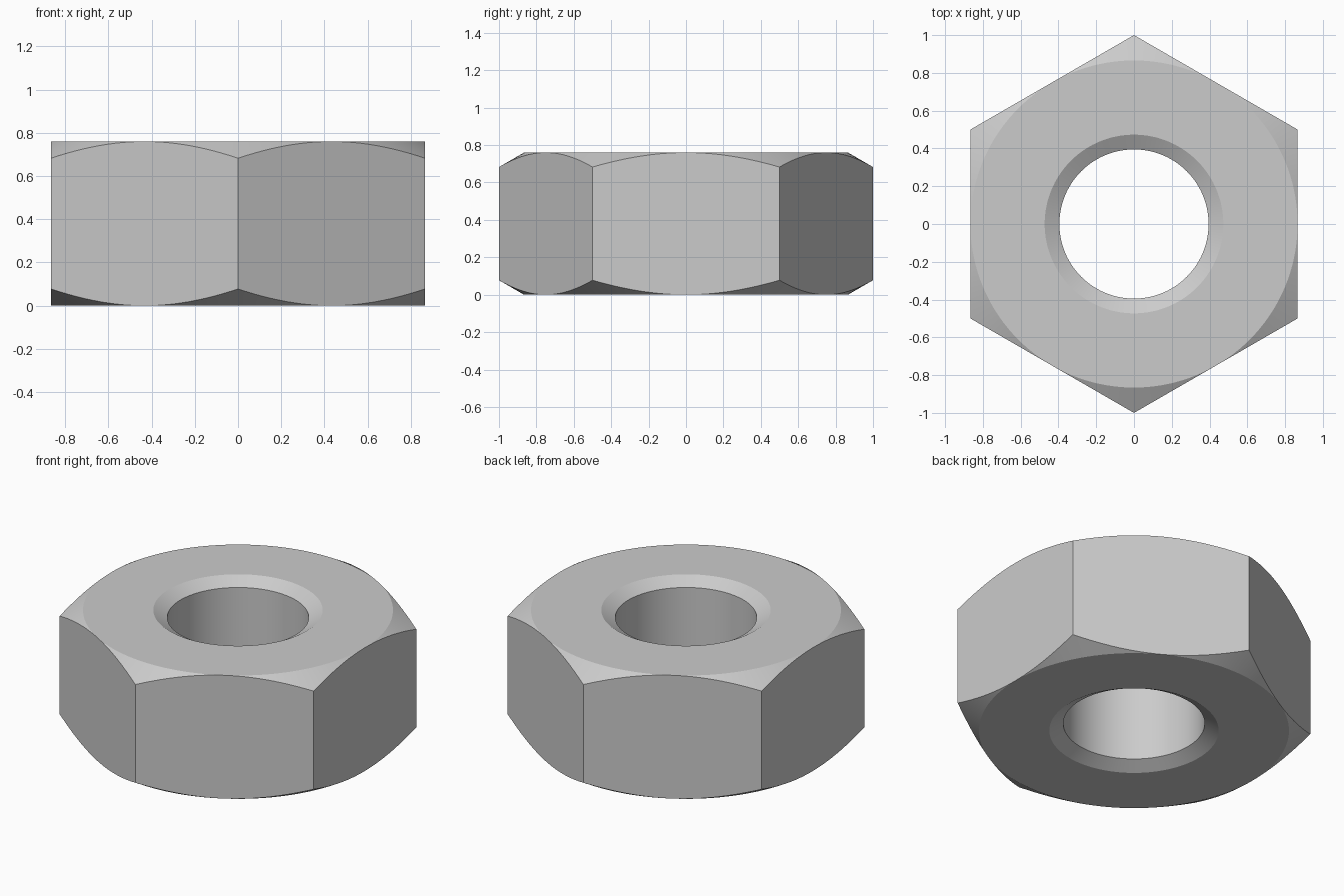
import bpy, bmesh, math

cube = bpy.data.objects.get("Cube")
if cube:
    bpy.data.objects.remove(cube, do_unlink=True)

HEIGHT = 0.76
APOTHEM = math.sqrt(3) / 2       # corner radius is 1
BORE, MOUTH = 0.395, 0.473       # hole radius and countersink radius
SLOPE = math.tan(math.radians(30))
SEGMENTS = 144                   # multiple of 12, so corners and face centres get vertices


def section(angle):
    """Closed (radius, height) outline of the nut at one angle."""
    off_centre = (angle + math.pi / 6) % (math.pi / 3) - math.pi / 6
    edge = APOTHEM / math.cos(off_centre)
    drop = (edge - APOTHEM) * SLOPE
    sink = (MOUTH - BORE) * SLOPE
    upper = [(BORE, HEIGHT - sink), (MOUTH, HEIGHT), (APOTHEM, HEIGHT), (edge, HEIGHT - drop)]
    lower = [(r, HEIGHT - z) for r, z in reversed(upper)]
    return upper + lower


# Sweep the section around the axis
bm = bmesh.new()
rings = []
for i in range(SEGMENTS):
    a = math.tau * i / SEGMENTS
    rings.append([bm.verts.new((r * math.cos(a), r * math.sin(a), z)) for r, z in section(a)])
for i, ring in enumerate(rings):
    following = rings[(i + 1) % SEGMENTS]
    for j in range(len(ring)):
        k = (j + 1) % len(ring)
        bm.faces.new((ring[j], ring[k], following[k], following[j]))
# Chamfer vanishes at each face centre
bmesh.ops.remove_doubles(bm, verts=bm.verts[:], dist=0.00005)
bmesh.ops.recalc_face_normals(bm, faces=bm.faces[:])

mesh = bpy.data.meshes.new("hex_nut")
bm.to_mesh(mesh)
bm.free()
nut = bpy.data.objects.new("hex_nut", mesh)
bpy.context.collection.objects.link(nut)

# Plain grey metal
steel = bpy.data.materials.new("grey_steel")
steel.use_nodes = True
colour = (0.6, 0.6, 0.6, 1)
steel.diffuse_color = colour
steel.node_tree.nodes["Principled BSDF"].inputs["Base Color"].default_value = colour
mesh.materials.append(steel)

# Smooth curved surfaces, crisp chamfer edges
bpy.ops.object.select_all(action="DESELECT")
nut.select_set(True)
bpy.context.view_layer.objects.active = nut
bpy.ops.object.shade_smooth_by_angle(angle=math.radians(20))
